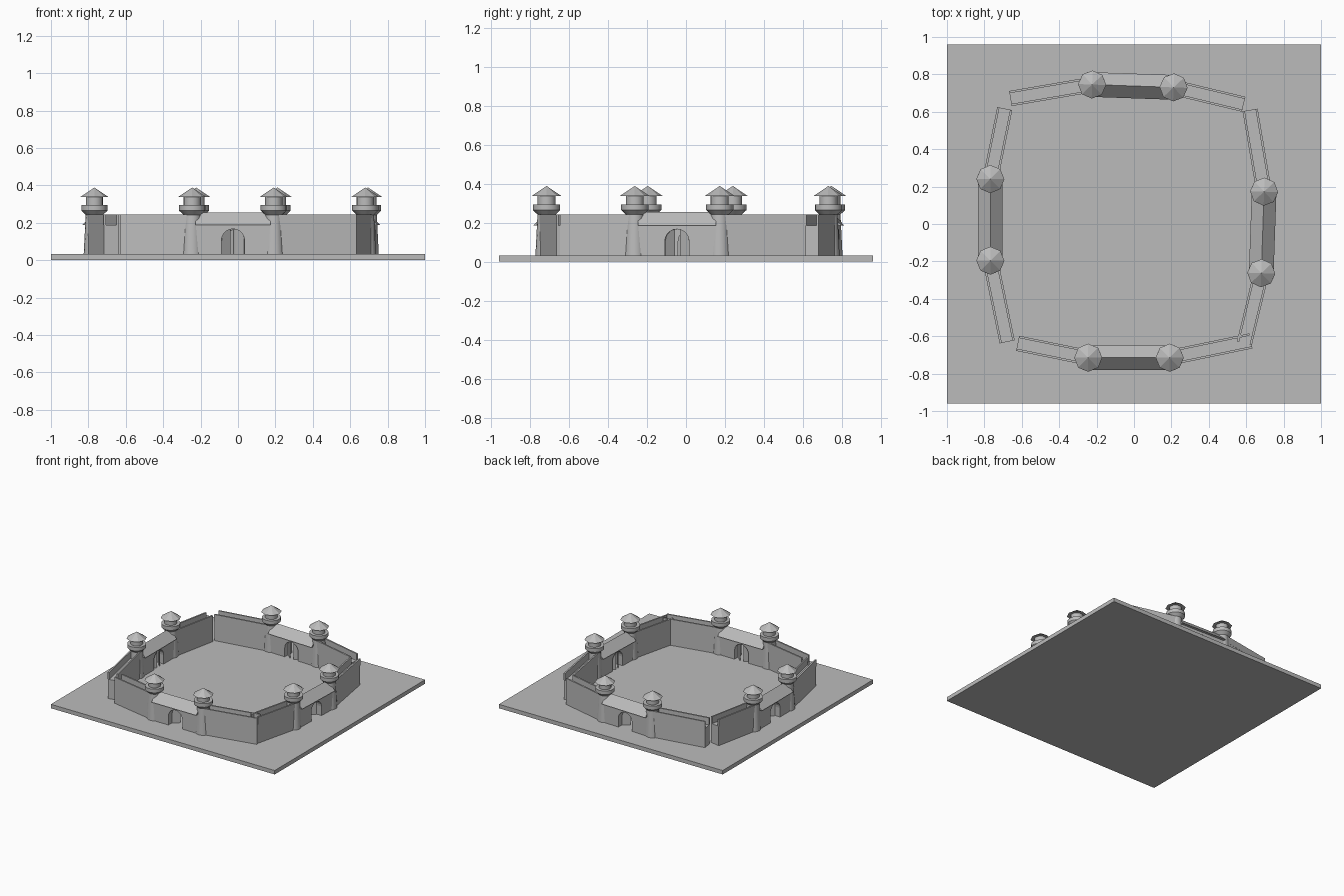
import bpy, bmesh
from math import pi, cos, sin, radians, atan2, hypot
from mathutils import Matrix, Vector

cube = bpy.data.objects.get("Cube")
if cube:
    bpy.data.objects.remove(cube, do_unlink=True)

stone = bpy.data.materials.new("grey_stone")
stone.use_nodes = True
GREY = (0.5, 0.5, 0.5, 1)
stone.diffuse_color = GREY
stone.node_tree.nodes["Principled BSDF"].inputs["Base Color"].default_value = GREY

GROUND = 0.032


def finish(name, bm, matrix=Matrix(), smooth=False):
    bmesh.ops.recalc_face_normals(bm, faces=bm.faces)
    mesh = bpy.data.meshes.new(name)
    bm.to_mesh(mesh)
    bm.free()
    mesh.materials.append(stone)
    obj = bpy.data.objects.new(name, mesh)
    obj.matrix_world = matrix
    bpy.context.collection.objects.link(obj)
    if smooth:
        bpy.ops.object.select_all(action='DESELECT')
        obj.select_set(True)
        bpy.context.view_layer.objects.active = obj
        bpy.ops.object.shade_smooth_by_angle(angle=radians(30))
    return obj


def box(name, low, high, matrix=Matrix()):
    bm = bmesh.new()
    bmesh.ops.create_cube(bm, size=1)
    low, high = Vector(low), Vector(high)
    for v in bm.verts:
        v.co = (low + high) / 2 + v.co * (high - low)
    return finish(name, bm, matrix)


def extrude(name, outline, axis, start, depth, matrix=Matrix()):
    """Extrude a flat outline along x (outline in yz) or y (outline in xz)."""
    bm = bmesh.new()
    if axis == 'x':
        pts, step = [(start, a, b) for a, b in outline], (depth, 0, 0)
    else:
        pts, step = [(a, start, b) for a, b in outline], (0, depth, 0)
    face = bm.faces.new([bm.verts.new(p) for p in pts])
    out = bmesh.ops.extrude_face_region(bm, geom=[face])["geom"]
    bmesh.ops.translate(bm, vec=step, verts=[v for v in out if isinstance(v, bmesh.types.BMVert)])
    return finish(name, bm, matrix)


def lathe(name, profile, sides, matrix, smooth):
    """Turn a radius/height profile around z and cap both ends."""
    bm = bmesh.new()
    rings = [[bm.verts.new((r * cos(2 * pi * i / sides), r * sin(2 * pi * i / sides), z))
              for i in range(sides)] for r, z in profile]
    for a, b in zip(rings, rings[1:]):
        for i in range(sides):
            j = (i + 1) % sides
            bm.faces.new((a[i], a[j], b[j], b[i]))
    bm.faces.new(rings[0])
    bm.faces.new(rings[-1])
    return finish(name, bm, matrix, smooth)


def arch(half, spring, top, steps=10):
    """Points of an arch from its left foot to its right foot."""
    curve = [(-half * cos(pi * i / steps), spring + (top - spring) * sin(pi * i / steps))
             for i in range(steps + 1)]
    return [(-half, GROUND)] + curve + [(half, GROUND)]


def tower(side, place):
    at = place @ Matrix.Translation((side * 0.218, 0, 0))
    lathe("tower_shaft", [(0.057, GROUND), (0.046, 0.25)], 16, at, True)
    lathe("tower_collar", [(0.046, 0.242), (0.07, 0.265), (0.07, 0.294)], 16, at, True)
    lathe("tower_lookout", [(0.046, 0.29), (0.046, 0.345)], 16, at, True)
    lathe("tower_roof", [(0.075, 0.338), (0.001, 0.388)], 8, at, False)


def wing(end_x, end_y, place):
    """Walkway wall with a thin parapet along each edge."""
    at = (place @ Matrix.Translation(((0.218 if end_x > 0 else -0.218), 0, 0))
          @ Matrix.Rotation(atan2(end_y, abs(end_x) - 0.218), 4, 'Z') if end_x > 0 else
          place @ Matrix.Translation((-0.218, 0, 0))
          @ Matrix.Rotation(pi - atan2(end_y, abs(end_x) - 0.218), 4, 'Z'))
    length = hypot(abs(end_x) - 0.218, end_y)
    box("wing_wall", (0, -0.04, GROUND), (length, 0.04, 0.187), at)
    for s in (-1, 1):
        lo, hi = sorted((s * 0.029, s * 0.041))
        box("wing_parapet", (0, lo, 0.187), (length, hi, 0.243), at)


def gate(place):
    block = [(-0.2, 0.19), (-0.2, GROUND)] + arch(0.062, 0.105, 0.167) + [(0.2, GROUND), (0.2, 0.19)]
    extrude("gatehouse_wall", block, 'y', -0.045, 0.09, place)
    extrude("gatehouse_roof", [(-0.066, 0.187), (0.066, 0.187), (0, 0.256)], 'x', -0.2, 0.4, place)
    # Two door leaves standing ajar
    half = [p for p in arch(0.062, 0.105, 0.167) if p[0] < 0.001]
    for s in (-1, 1):
        leaf = [(-s * (x + 0.062), z) for x, z in half] + [(-s * 0.062, GROUND)]
        at = place @ Matrix.Translation((s * 0.062, 0, 0)) @ Matrix.Rotation(-s * radians(40), 4, 'Z')
        extrude("gate_door", leaf, 'y', -0.003, 0.006, at)


# Ground slab
box("ground_slab", (-1, -0.96, 0), (1, 0.96, GROUND))

# Four gate sections around the courtyard: x, y, turn in degrees
for x, y, turn in ((-0.027, -0.715, 0), (0.688, -0.045, 88),
                   (-0.006, 0.738, 178), (-0.768, 0.022, -90)):
    place = Matrix.Translation((x, y, 0)) @ Matrix.Rotation(radians(turn), 4, 'Z')
    gate(place)
    for side in (-1, 1):
        tower(side, place)
    wing(-0.595, 0.077, place)
    wing(0.652, 0.09, place)
